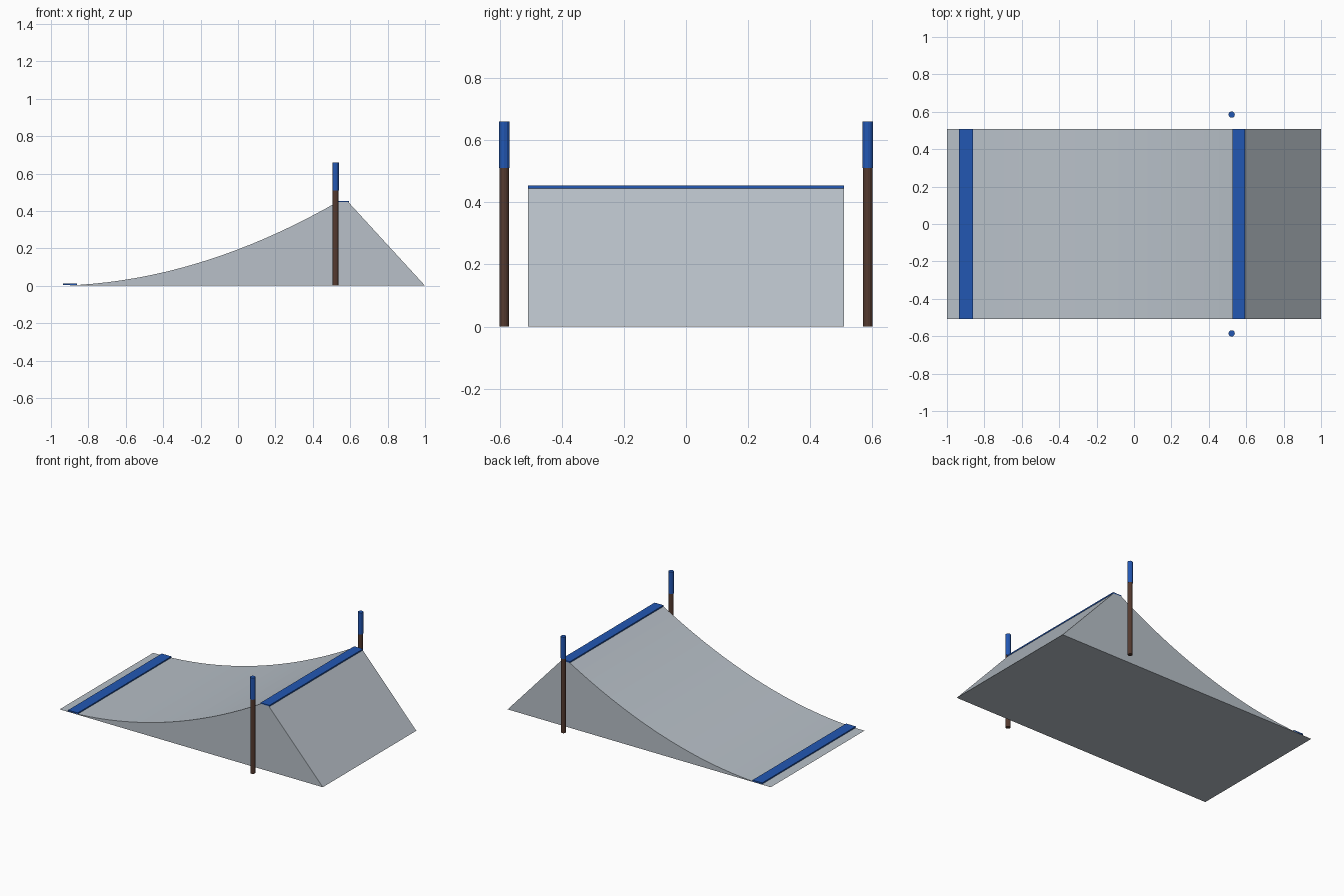
import bpy, bmesh, math

if "Cube" in bpy.data.objects:
    bpy.data.objects.remove(bpy.data.objects["Cube"])


def material(name, rgb):
    m = bpy.data.materials.new(name)
    m.diffuse_color = (*rgb, 1)
    m.use_nodes = True
    m.node_tree.nodes["Principled BSDF"].inputs["Base Color"].default_value = m.diffuse_color
    return m


GREY = material("light grey", (0.48, 0.53, 0.58))
BLUE = material("blue", (0.016, 0.095, 0.45))
BROWN = material("dark brown", (0.09, 0.043, 0.029))
HALF = 0.508   # half width of the ramp


def add_object(name, bm, mat):
    bmesh.ops.recalc_face_normals(bm, faces=bm.faces)
    me = bpy.data.meshes.new(name)
    bm.to_mesh(me)
    bm.free()
    me.materials.append(mat)
    ob = bpy.data.objects.new(name, me)
    bpy.context.collection.objects.link(ob)
    return ob


def extrude_profile(name, points, mat):
    """Side profile (x, z) extruded across the ramp width."""
    bm = bmesh.new()
    face = bm.faces.new([bm.verts.new((x, -HALF, z)) for x, z in points])
    out = bmesh.ops.extrude_face_region(bm, geom=[face])
    verts = [v for v in out["geom"] if isinstance(v, bmesh.types.BMVert)]
    bmesh.ops.translate(bm, verts=verts, vec=(0, 2 * HALF, 0))
    return add_object(name, bm, mat)


def rod(name, y, z0, z1, r, mat):
    bm = bmesh.new()
    bmesh.ops.create_cone(bm, cap_ends=True, segments=12, radius1=r, radius2=r, depth=z1 - z0)
    bmesh.ops.translate(bm, verts=bm.verts, vec=(0.522, y, (z0 + z1) / 2))
    return add_object(name, bm, mat)


# Ramp body: curved run-up, short flat crest, straight back slope
N = 20
START, CREST, TOP = -1.0, 0.53, 0.447
curve = [(START + (CREST - START) * i / N, TOP * (i / N) ** 1.96) for i in range(N + 1)]
ramp = extrude_profile("ramp_body", curve + [(0.59, TOP), (1.0, 0.0)], GREY)
for p in ramp.data.polygons:
    p.use_smooth = False

# Blue marker strips at the foot and crest
for name, x0, x1, z0, z1 in (("foot_strip", -0.935, -0.862, 0.004, 0.0125),
                             ("crest_strip", 0.527, 0.594, 0.445, 0.454)):
    extrude_profile(name, [(x0, z0), (x1, z0), (x1, z1), (x0, z1)], BLUE)

# Marker posts with blue tops on both sides
for side, s in (("front", -1), ("back", 1)):
    rod(side + "_post", s * 0.585, 0, 0.51, 0.0155, BROWN)
    rod(side + "_post_cap", s * 0.585, 0.51, 0.66, 0.017, BLUE)
